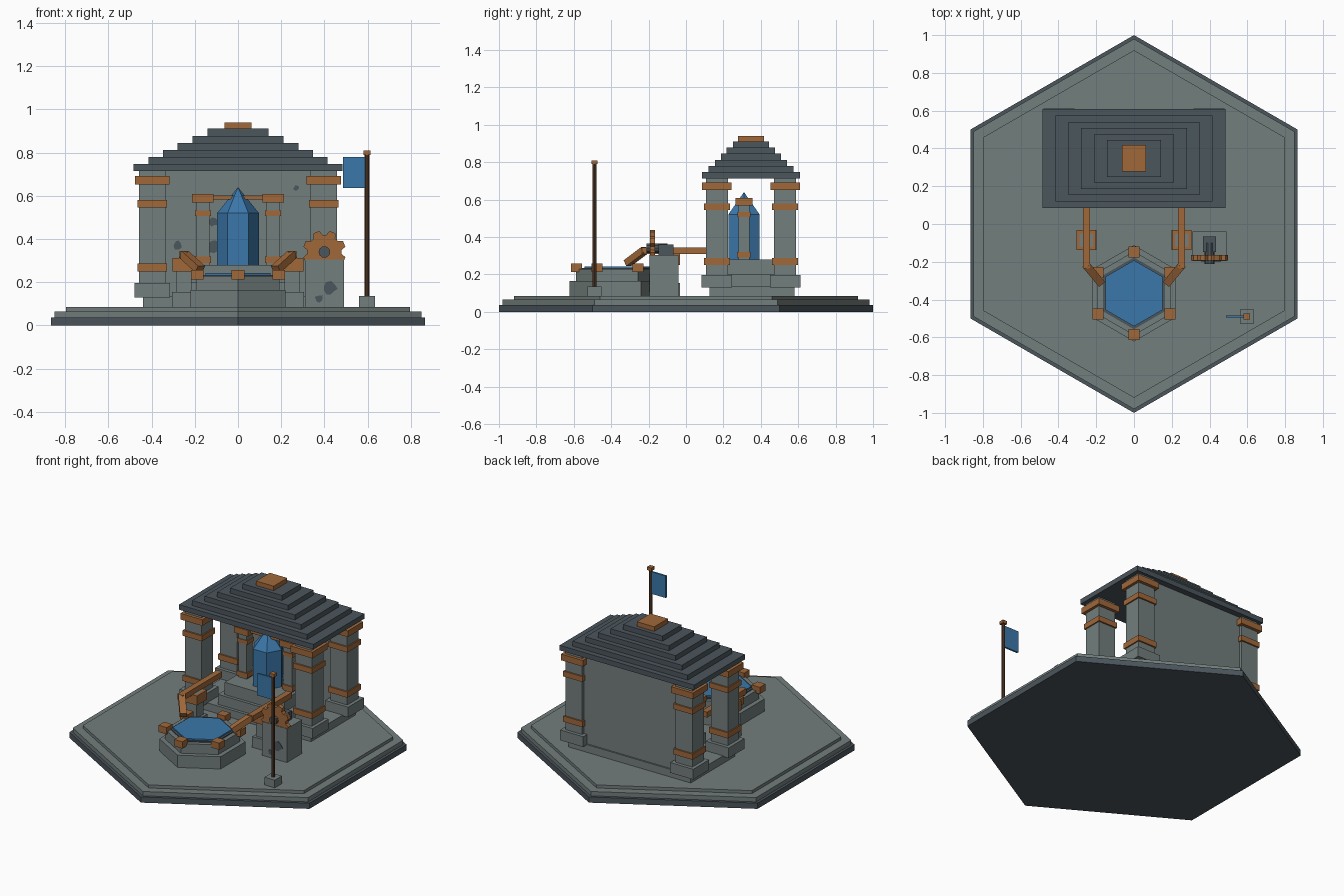
import bpy, bmesh, math, random
from mathutils import Vector

if "Cube" in bpy.data.objects:
    bpy.data.objects.remove(bpy.data.objects["Cube"])

random.seed(4)


def material(name, rgb):
    m = bpy.data.materials.new(name)
    m.diffuse_color = (*rgb, 1)
    m.use_nodes = True
    m.node_tree.nodes["Principled BSDF"].inputs["Base Color"].default_value = m.diffuse_color
    return m


STONE = material("grey stone", (0.17, 0.21, 0.203))
SLATE = material("dark slate", (0.071, 0.092, 0.108))
COPPER = material("copper", (0.35, 0.138, 0.042))
BLUE = material("blue", (0.044, 0.185, 0.40))
WOOD = material("dark wood", (0.095, 0.046, 0.022))


def finish(bm, name, mat):
    bmesh.ops.recalc_face_normals(bm, faces=bm.faces)
    me = bpy.data.meshes.new(name)
    bm.to_mesh(me)
    bm.free()
    me.materials.append(mat)
    ob = bpy.data.objects.new(name, me)
    bpy.context.collection.objects.link(ob)
    return ob


def box(name, mat, x, y, z0, z1, hx, hy):
    """Box centred on x, y with half sizes hx, hy between heights z0 and z1."""
    bm = bmesh.new()
    bmesh.ops.create_cube(bm, size=1)
    for v in bm.verts:
        v.co = (x + v.co.x * 2 * hx, y + v.co.y * 2 * hy, z0 + (v.co.z + 0.5) * (z1 - z0))
    return finish(bm, name, mat)


def extrude(name, mat, points, vec):
    """Solid made by sweeping a flat outline along vec."""
    bm = bmesh.new()
    f = bm.faces.new([bm.verts.new(p) for p in points])
    r = bmesh.ops.extrude_face_region(bm, geom=[f])
    bmesh.ops.translate(bm, vec=vec, verts=[g for g in r["geom"] if isinstance(g, bmesh.types.BMVert)])
    return finish(bm, name, mat)


def ring(n, r, x, y, z, turn):
    return [(x + r * math.cos(turn + i * math.tau / n), y + r * math.sin(turn + i * math.tau / n), z)
            for i in range(n)]


def prism(name, mat, n, r, x, y, z0, z1, turn=math.pi / 2):
    return extrude(name, mat, ring(n, r, x, y, z0, turn), (0, 0, z1 - z0))


def beam(name, mat, a, b, w, h):
    """Square beam from a to b."""
    a, b = Vector(a), Vector(b)
    d = (b - a).normalized()
    side = d.cross(Vector((0, 0, 1))).normalized()
    up = side.cross(d)
    pts = [a + side * w * i + up * h * j for i, j in ((-1, -1), (1, -1), (1, 1), (-1, 1))]
    return extrude(name, mat, pts, b - a)


def patch(x, y, z, r):
    """Thin irregular worn patch on a front-facing surface."""
    pts = []
    for i in range(9):
        k = r * random.uniform(0.55, 1.1)
        pts.append((x + k * math.cos(i * math.tau / 9), y + 0.002, z + k * math.sin(i * math.tau / 9)))
    extrude("worn_patch", SLATE, pts, (0, -0.005, 0))


# Hexagonal ground slab
prism("slab_bottom", SLATE, 6, 1.0, 0, 0, 0, 0.037)
prism("slab_middle", STONE, 6, 0.98, 0, 0, 0.037, 0.065)
prism("slab_top", STONE, 6, 0.92, 0, 0, 0.065, 0.085)

# Hall plinth, back wall and crystal pedestal
box("hall_plinth", STONE, 0, 0.355, 0.085, 0.135, 0.44, 0.225)
box("back_wall", STONE, 0, 0.535, 0.13, 0.72, 0.39, 0.035)
box("pedestal", STONE, 0, 0.32, 0.13, 0.2, 0.25, 0.17)
box("pedestal_top", STONE, 0, 0.32, 0.2, 0.28, 0.215, 0.15)

# Corner pillars with copper bands
for sx in (-1, 1):
    for y in (0.165, 0.53):
        x = 0.397 * sx
        box("pillar_base", STONE, x, y, 0.13, 0.197, 0.083, 0.081)
        box("pillar_foot", STONE, x, y, 0.085, 0.13, 0.043, 0.04)
        box("pillar", STONE, x, y, 0.19, 0.72, 0.061, 0.059)
        for z0, z1, h in ((0.25, 0.287, 0.069), (0.545, 0.58, 0.069), (0.652, 0.692, 0.079)):
            box("pillar_band", COPPER, x, y, z0, z1, h, h)

# Stepped roof and copper cap
steps = ((0.485, 0.262), (0.415, 0.228), (0.348, 0.193), (0.28, 0.161), (0.21, 0.13), (0.142, 0.097))
for i, (hx, hy) in enumerate(steps):
    z = 0.714 + i * 0.0328
    box("roof_step", SLATE, 0, 0.347, z, z + 0.0328, hx, hy)
box("roof_cap", COPPER, 0, 0.347, 0.91, 0.94, 0.063, 0.07)

# Pointed hexagonal crystal
bm = bmesh.new()
low = [bm.verts.new(p) for p in ring(6, 0.097, 0, 0.31, 0.27, 0)]
high = [bm.verts.new(p) for p in ring(6, 0.097, 0, 0.31, 0.52, 0)]
tip = bm.verts.new((0, 0.31, 0.64))
bm.faces.new(low)
for i in range(6):
    j = (i + 1) % 6
    bm.faces.new((low[i], low[j], high[j], high[i]))
    bm.faces.new((high[i], high[j], tip))
finish(bm, "crystal", BLUE)

# Small frame around the crystal
for sx in (-1, 1):
    x = 0.163 * sx
    box("frame_post", STONE, x, 0.31, 0.27, 0.58, 0.03, 0.03)
    box("frame_band", COPPER, x, 0.31, 0.29, 0.32, 0.038, 0.036)
    box("frame_band", COPPER, x, 0.31, 0.507, 0.533, 0.037, 0.034)
    box("frame_cap", COPPER, x, 0.31, 0.568, 0.608, 0.05, 0.045)
box("frame_lintel", COPPER, 0, 0.31, 0.582, 0.602, 0.17, 0.018)

# Hexagonal water basin
FY = -0.367
prism("basin_base", STONE, 6, 0.255, 0, FY, 0.085, 0.165)
prism("basin_wall", STONE, 6, 0.222, 0, FY, 0.165, 0.228)
prism("basin_rim", SLATE, 6, 0.19, 0, FY, 0.228, 0.234)
prism("water", BLUE, 6, 0.175, 0, FY, 0.23, 0.243)
for x, y, z in ring(6, 0.219, 0, FY, 0, math.pi / 2):
    box("basin_block", COPPER, x, y, 0.213, 0.257, 0.029, 0.029)

# Water channels on posts, with sloping ends
for sx in (-1, 1):
    x = 0.252 * sx
    box("channel_post_base", STONE, x, -0.085, 0.085, 0.155, 0.053, 0.053)
    box("channel_post", STONE, x, -0.085, 0.15, 0.312, 0.036, 0.036)
    box("channel_post_cap", COPPER, x, -0.085, 0.25, 0.312, 0.052, 0.052)
    beam("channel", COPPER, (x, 0.17, 0.327), (x, -0.235, 0.327), 0.019, 0.018)
    beam("channel_spout", COPPER, (x, -0.22, 0.33), (0.175 * sx, -0.313, 0.26), 0.021, 0.018)

# Gear machine
box("machine_block", STONE, 0.4, -0.118, 0.085, 0.305, 0.09, 0.078)
box("axle_mount", SLATE, 0.4, -0.107, 0.305, 0.36, 0.035, 0.04)
teeth = []
for i in range(8):
    for da, r in ((-0.28, 0.08), (-0.15, 0.1), (0.15, 0.1), (0.28, 0.08)):
        a = (i + 0.5) * math.tau / 8 + da
        teeth.append((0.4 + r * math.cos(a), -0.165, 0.34 + r * math.sin(a)))
extrude("gear", COPPER, teeth, (0, -0.028, 0))
hub = [(0.4 + x, -0.1, 0.34 + y) for x, y, z in ring(10, 0.027, 0, 0, 0, 0)]
extrude("axle", SLATE, hub, (0, -0.112, 0))

# Flag on a pole
box("flag_base", STONE, 0.597, -0.49, 0.085, 0.135, 0.037, 0.037)
prism("flag_pole", WOOD, 8, 0.011, 0.597, -0.49, 0.13, 0.795)
box("flag_finial", COPPER, 0.597, -0.49, 0.79, 0.81, 0.016, 0.016)
box("flag", BLUE, 0.538, -0.49, 0.637, 0.78, 0.052, 0.006)

# Worn patches on the wall and machine
for x, z, r in ((-0.28, 0.375, 0.025), (-0.115, 0.37, 0.035), (-0.11, 0.48, 0.025), (0.27, 0.638, 0.015)):
    patch(x, 0.5, z, r)
for x, z, r in ((0.425, 0.17, 0.035), (0.375, 0.125, 0.023)):
    patch(x, -0.196, z, r)
